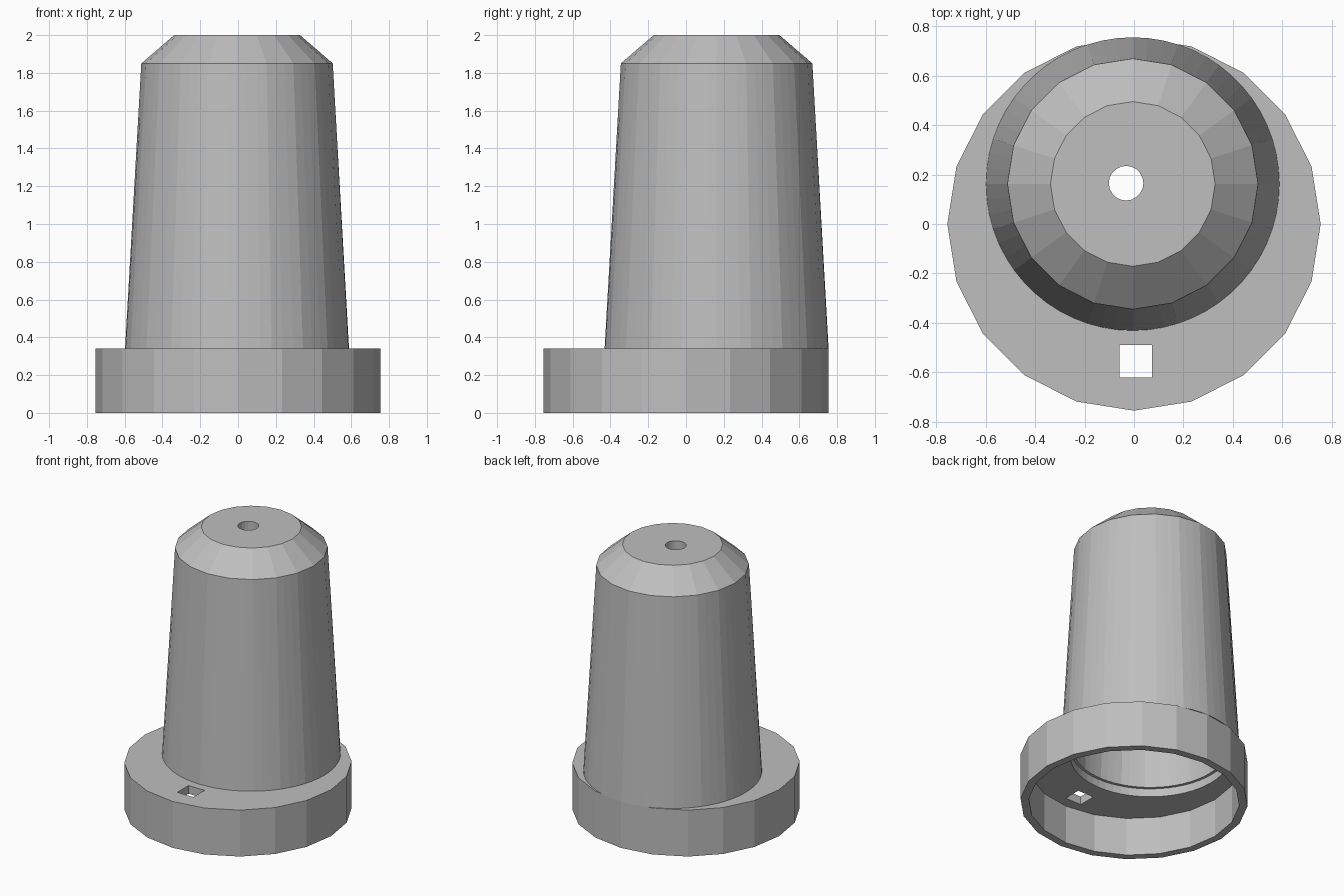
import bpy, bmesh
from math import cos, sin, tau
from mathutils import Vector

cube = bpy.data.objects.get("Cube")
if cube:
    bpy.data.objects.remove(cube, do_unlink=True)

# Single plain grey for the whole housing
grey = bpy.data.materials.new("light_grey")
grey.use_nodes = True
grey.diffuse_color = (0.52, 0.52, 0.52, 1)
grey.node_tree.nodes["Principled BSDF"].inputs["Base Color"].default_value = grey.diffuse_color

N = 60                     # points in every ring
SLEEVE = (-0.005, 0.162)   # the sleeve stands off-centre on the flange
HOLE = (-0.032, 0.165)
BASE = (0, 0)


def ring(centre, radius, z, sides=N):
    """N points spread along a regular polygon with the given side count."""
    step = N // sides

    def corner(k):
        a = tau * k / sides
        return Vector((centre[0] + radius * cos(a), centre[1] + radius * sin(a), z))
    return [corner(i // step).lerp(corner(i // step + 1), i % step / step) for i in range(N)]


def closed_loft(name, rings):
    """Skin consecutive rings, joining the last to the first, as a solid wall."""
    bm = bmesh.new()
    loops = [[bm.verts.new(p) for p in r] for r in rings]
    for a, b in zip(loops, loops[1:] + loops[:1]):
        for i in range(N):
            j = (i + 1) % N
            bm.faces.new((a[i], a[j], b[j], b[i]))
    bmesh.ops.recalc_face_normals(bm, faces=bm.faces)
    mesh = bpy.data.meshes.new(name)
    bm.to_mesh(mesh)
    bm.free()
    mesh.materials.append(grey)
    obj = bpy.data.objects.new(name, mesh)
    bpy.context.collection.objects.link(obj)
    return obj


# Twenty-sided flange, open below, with a round opening into the sleeve
flange = closed_loft("flange", [
    ring(BASE, 0.755, 0, 20),
    ring(BASE, 0.755, 0.34, 20),
    ring(SLEEVE, 0.53, 0.34),
    ring(SLEEVE, 0.53, 0.28),
    ring(BASE, 0.70, 0.28, 20),
    ring(BASE, 0.70, 0, 20),
])

# Square slot through the front of the flange
bpy.ops.mesh.primitive_cube_add(size=1, location=(0.007, -0.555, 0.31))
cutter = bpy.context.object
cutter.name = "slot_cutter"
cutter.scale = (0.13, 0.13, 0.2)
cutter.hide_render = True
cutter.data.materials.append(grey)
cut = flange.modifiers.new("slot", "BOOLEAN")
cut.operation = "DIFFERENCE"
cut.solver = "EXACT"
cut.object = cutter
bpy.context.view_layer.objects.active = flange
bpy.ops.object.modifier_apply(modifier=cut.name)
bpy.data.objects.remove(cutter, do_unlink=True)

# Hollow tapered sleeve: round foot, faceted shoulder and a small hole in the cap
closed_loft("tapered_sleeve", [
    ring(SLEEVE, 0.593, 0.34),
    ring(SLEEVE, 0.507, 1.85, 20),
    ring(SLEEVE, 0.333, 2.0, 20),
    ring(HOLE, 0.07, 2.0, 20),
    ring(HOLE, 0.07, 1.93, 20),
    ring(SLEEVE, 0.29, 1.93, 20),
    ring(SLEEVE, 0.44, 1.81, 20),
    ring(SLEEVE, 0.51, 0.34),
])
